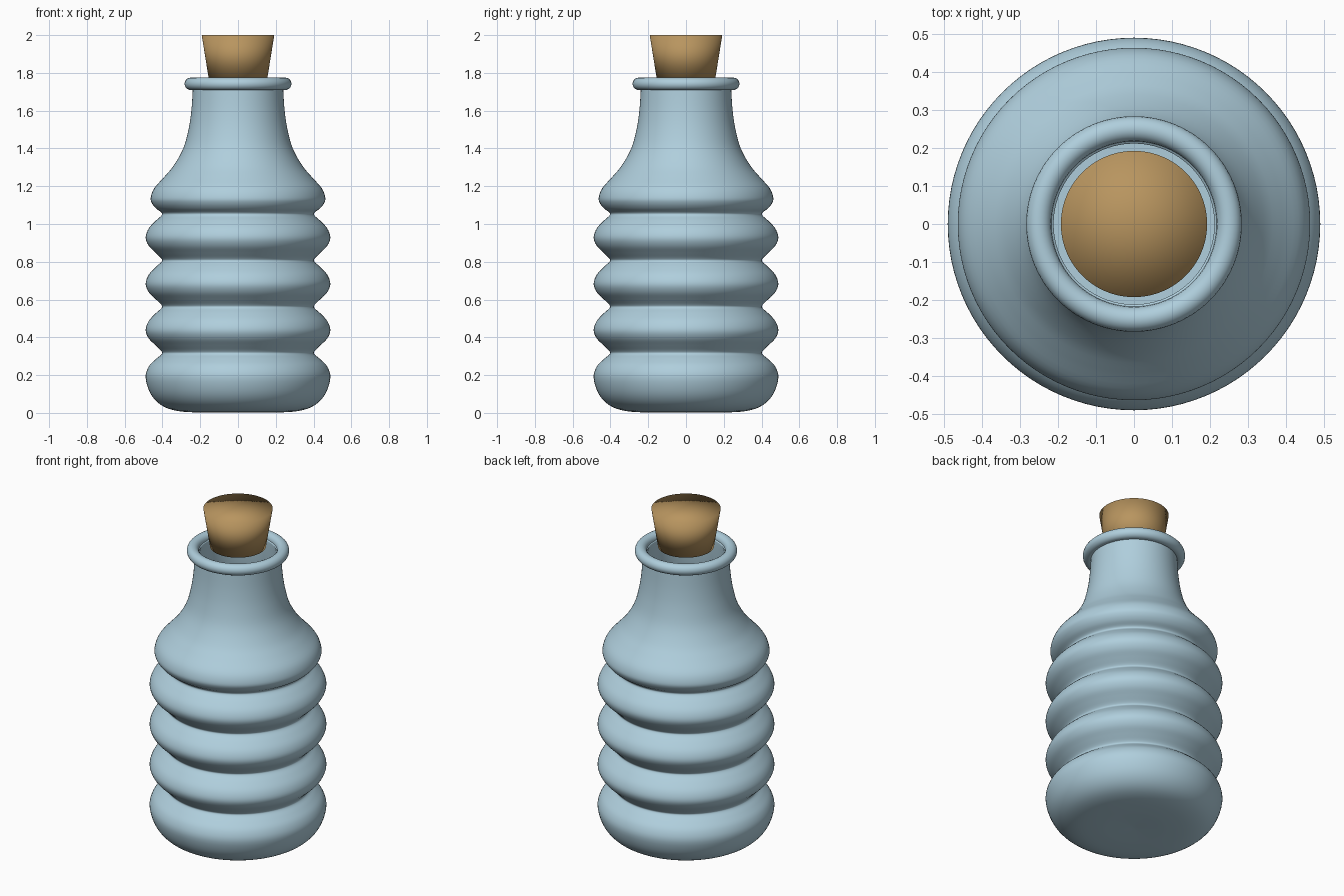
import bpy, bmesh, math
from mathutils import Vector

if "Cube" in bpy.data.objects:
    bpy.data.objects.remove(bpy.data.objects["Cube"])


def material(name, color):
    m = bpy.data.materials.new(name)
    m.diffuse_color = (*color, 1)
    m.use_nodes = True
    m.node_tree.nodes["Principled BSDF"].inputs["Base Color"].default_value = m.diffuse_color
    return m


glass = material("pale_blue_glass", (0.43, 0.62, 0.72))
cork_mat = material("cork_brown", (0.48, 0.30, 0.115))


def smooth_profile(pts, steps):
    """Catmull-Rom curve through (radius, height) points."""
    p = [Vector(q) for q in pts]
    p = [p[0]] + p + [p[-1]]
    out = []
    for i in range(1, len(p) - 2):
        a, b, c, d = p[i - 1:i + 3]
        for s in range(steps):
            t = s / steps
            out.append(0.5 * (2 * b + (c - a) * t + (2 * a - 5 * b + 4 * c - d) * t * t
                              + (3 * b - a - 3 * c + d) * t ** 3))
    return [(max(v.x, 0), v.y) for v in out + [p[-1]]]


def lathe(name, profile, mat, segments=96, closed=False):
    """Revolve a (radius, height) profile about z; zero radius makes a pole."""
    bm = bmesh.new()
    rings = []
    for r, z in profile:
        if r < 1e-5:
            rings.append([bm.verts.new((0, 0, z))] * segments)
        else:
            rings.append([bm.verts.new((r * math.cos(2 * math.pi * j / segments),
                                        r * math.sin(2 * math.pi * j / segments), z))
                          for j in range(segments)])
    pairs = list(zip(rings, rings[1:]))
    if closed:
        pairs.append((rings[-1], rings[0]))
    for lo, hi in pairs:
        for j in range(segments):
            k = (j + 1) % segments
            corners = list(dict.fromkeys((lo[j], lo[k], hi[k], hi[j])))
            bm.faces.new(corners).smooth = True
    me = bpy.data.meshes.new(name)
    bm.to_mesh(me)
    bm.free()
    me.materials.append(mat)
    ob = bpy.data.objects.new(name, me)
    bpy.context.collection.objects.link(ob)
    return ob


# Bottle: rounded base, stacked ridges, shoulder and neck
outline = [(0, 0.006), (0.1, 0.003), (0.2, 0.002), (0.32, 0.01), (0.405, 0.04),
           (0.462, 0.1), (0.489, 0.185), (0.473, 0.245), (0.435, 0.285)]
pitch = 0.245
for i in range(4):
    z = 0.318 + i * pitch
    outline += [(0.405, z - 0.008), (0.405, z + 0.008)]
    if i < 3:
        outline += [(0.437, z + 0.04), (0.473, z + 0.077), (0.489, z + 0.12),
                    (0.473, z + 0.168), (0.435, z + 0.21)]
outline += [(0.435, 1.083), (0.456, 1.11), (0.462, 1.14), (0.443, 1.19), (0.39, 1.25),
            (0.34, 1.31), (0.29, 1.4), (0.262, 1.5), (0.247, 1.6), (0.24, 1.7), (0.239, 1.74)]
bottle = lathe("bottle_body", smooth_profile(outline, 4), glass)
wall = bottle.modifiers.new("wall_thickness", 'SOLIDIFY')
wall.thickness = 0.028
wall.offset = -1

# Rolled lip around the mouth
lip = [(0.25 + 0.033 * math.cos(a), 1.742 + 0.033 * math.sin(a))
       for a in (2 * math.pi * i / 20 for i in range(20))]
lathe("rolled_lip", lip, glass, closed=True)

# Tapered stopper
lathe("cork_stopper", [(0, 1.77), (0.155, 1.77), (0.192, 2.0), (0, 2.0)], cork_mat)
